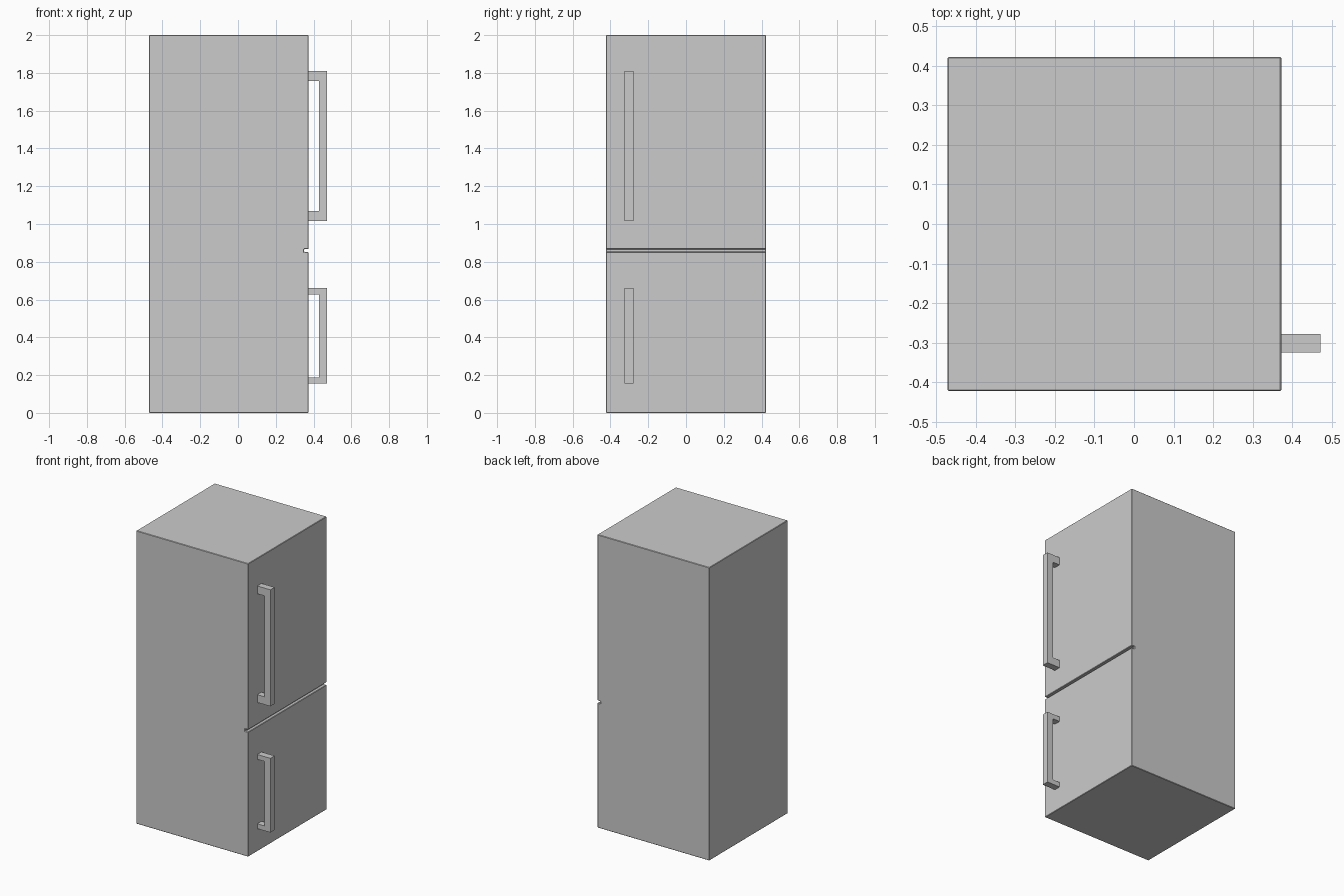
import bpy, bmesh

if "Cube" in bpy.data.objects:
    bpy.data.objects.remove(bpy.data.objects["Cube"])


def extrude_profile(name, points, y0, y1, bevel=0.0):
    """Extrude an x-z outline along y."""
    bm = bmesh.new()
    face = bm.faces.new([bm.verts.new((x, y0, z)) for x, z in points])
    out = bmesh.ops.extrude_face_region(bm, geom=[face])
    verts = [g for g in out["geom"] if isinstance(g, bmesh.types.BMVert)]
    bmesh.ops.translate(bm, verts=verts, vec=(0, y1 - y0, 0))
    bmesh.ops.recalc_face_normals(bm, faces=bm.faces)
    mesh = bpy.data.meshes.new(name)
    bm.to_mesh(mesh)
    bm.free()
    obj = bpy.data.objects.new(name, mesh)
    bpy.context.collection.objects.link(obj)
    if bevel:
        mod = obj.modifiers.new("edge_bevel", "BEVEL")
        mod.width = bevel
        mod.segments = 1
    return obj


BACK, FRONT, HALF = -0.472, 0.373, 0.423

# Cabinet with the groove between the two doors
extrude_profile("fridge_body", [
    (BACK, 0), (FRONT, 0), (FRONT, 0.851), (0.35, 0.851),
    (0.35, 0.867), (FRONT, 0.867), (FRONT, 2), (BACK, 2),
], -HALF, HALF, 0.003)


# C-shaped door handles
def handle(name, z0, z1, foot):
    inner, outer, root = 0.429, 0.472, FRONT - 0.001
    extrude_profile(name, [
        (root, z0), (outer, z0), (outer, z1), (root, z1),
        (root, z1 - foot), (inner, z1 - foot),
        (inner, z0 + foot), (root, z0 + foot),
    ], -0.325, -0.279)


handle("upper_door_handle", 1.016, 1.811, 0.053)
handle("lower_door_handle", 0.155, 0.661, 0.033)
